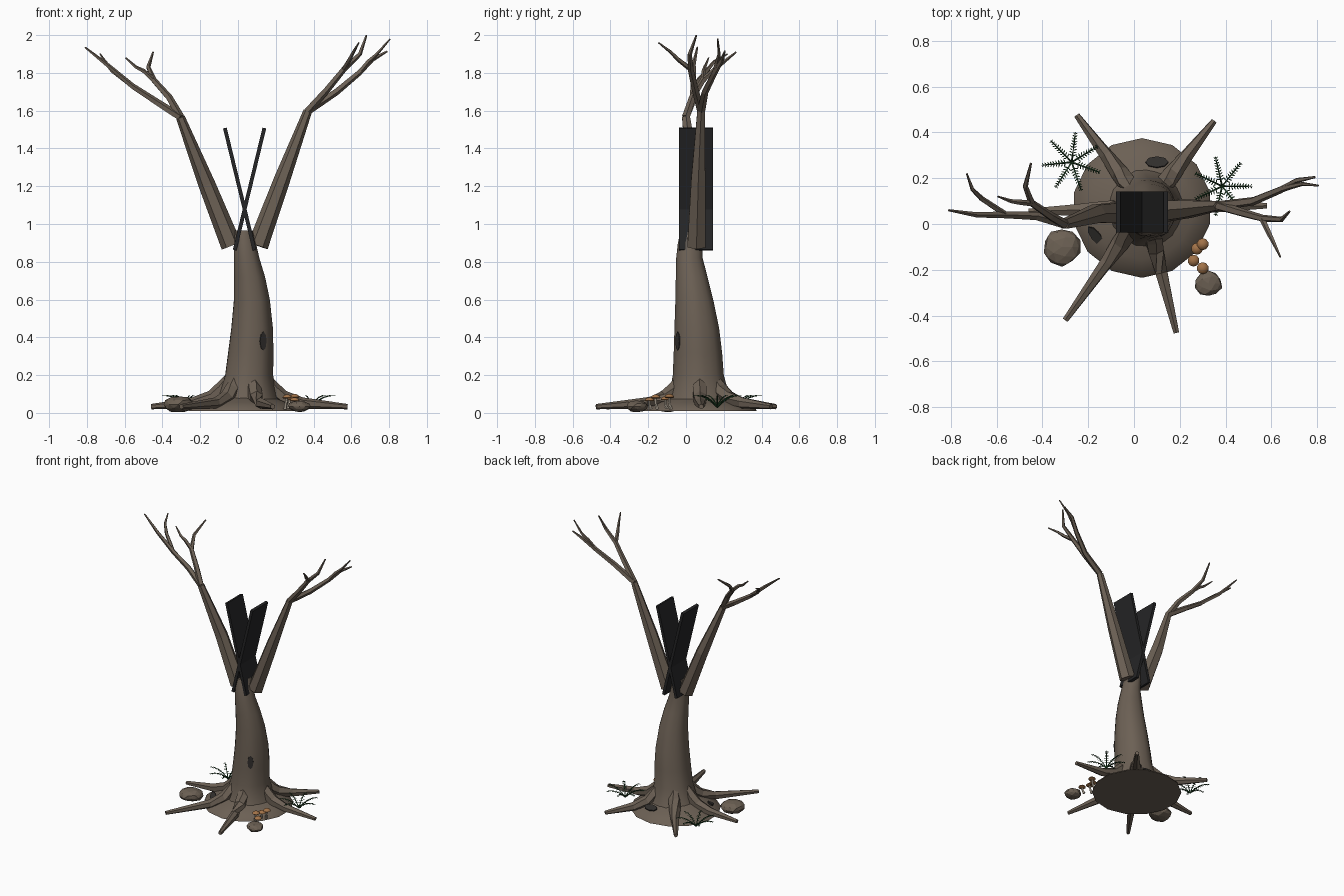
import bpy, bmesh, math, random
from mathutils import Vector, Matrix

if "Cube" in bpy.data.objects:
    bpy.data.objects.remove(bpy.data.objects["Cube"])

random.seed(4)


def material(name, rgb):
    m = bpy.data.materials.new(name)
    m.diffuse_color = (*rgb, 1)
    m.use_nodes = True
    m.node_tree.nodes["Principled BSDF"].inputs["Base Color"].default_value = m.diffuse_color
    return m


BARK = material("bark", (0.150, 0.118, 0.090))
STONE = material("stone", (0.150, 0.118, 0.088))
PANEL = material("dark_panel", (0.018, 0.018, 0.019))
HOLLOW = material("hollow", (0.03, 0.027, 0.025))
GREEN = material("fern_green", (0.017, 0.062, 0.022))
CAP = material("mushroom_cap", (0.36, 0.17, 0.065))
STEM = material("mushroom_stem", (0.60, 0.52, 0.42))


def finish(name, bm, mat, smooth=None):
    bmesh.ops.recalc_face_normals(bm, faces=bm.faces)
    me = bpy.data.meshes.new(name)
    bm.to_mesh(me)
    bm.free()
    me.materials.append(mat)
    ob = bpy.data.objects.new(name, me)
    bpy.context.collection.objects.link(ob)
    if smooth:
        bpy.ops.object.select_all(action='DESELECT')
        ob.select_set(True)
        bpy.context.view_layer.objects.active = ob
        bpy.ops.object.shade_smooth_by_angle(angle=math.radians(smooth))
    return ob


def loft(bm, rings):
    """Skin a list of equal rings of points and cap both ends."""
    vs = [[bm.verts.new(p) for p in r] for r in rings]
    n = len(vs[0])
    for a, b in zip(vs, vs[1:]):
        for i in range(n):
            bm.faces.new((a[i], a[(i + 1) % n], b[(i + 1) % n], b[i]))
    bm.faces.new(vs[0][::-1])
    bm.faces.new(vs[-1])


def tube(bm, pts, radii, sides=6):
    """Tapered tube along a path."""
    pts = [Vector(p) for p in pts]
    rings = []
    for i, p in enumerate(pts):
        d = (pts[min(i + 1, len(pts) - 1)] - pts[max(i - 1, 0)]).normalized()
        u = Vector((0, 1, 0)).cross(d) if abs(d.y) < 0.9 else Vector((1, 0, 0)).cross(d)
        u.normalize()
        v = d.cross(u)
        rings.append([p + radii[i] * (math.cos(a) * u + math.sin(a) * v)
                      for a in (2 * math.pi * k / sides for k in range(sides))])
    loft(bm, rings)


def ellipse(cx, cy, z, rx, ry, n, wobble=0.0):
    return [(cx + rx * math.cos(a) * (1 + wobble * math.cos(7 * a)),
             cy + ry * math.sin(a) * (1 + wobble * math.cos(7 * a)), z)
            for a in (2 * math.pi * k / n + math.pi / 2 for k in range(n))]


# Ground mound
bm = bmesh.new()
loft(bm, [ellipse(0.035, 0.07, z, r, r, 14, 0.02) for z, r in
          ((0.01, 0.305), (0.02, 0.30), (0.055, 0.225), (0.085, 0.15), (0.10, 0.06))])
finish("mound", bm, BARK, 40)

# Leaning trunk: z, centre x, centre y, radius x, radius y
bm = bmesh.new()
loft(bm, [ellipse(cx, cy, z, rx, ry, 24, 0.015) for z, cx, cy, rx, ry in (
    (0.03, 0.045, 0.07, 0.19, 0.19), (0.09, 0.05, 0.07, 0.155, 0.16),
    (0.20, 0.057, 0.065, 0.127, 0.135), (0.32, 0.066, 0.063, 0.120, 0.128),
    (0.45, 0.073, 0.057, 0.110, 0.118), (0.60, 0.072, 0.044, 0.095, 0.10),
    (0.72, 0.060, 0.030, 0.082, 0.084), (0.82, 0.045, 0.018, 0.067, 0.07),
    (0.90, 0.036, 0.022, 0.058, 0.065), (0.965, 0.030, 0.030, 0.046, 0.058))])
finish("trunk", bm, BARK, 50)

# Spreading roots
bm = bmesh.new()
centre = Vector((0.05, 0.07, 0))
for tip in ((-0.25, 0.475), (0.35, 0.45), (-0.30, -0.42), (0.185, -0.475),
            (-0.46, 0.055), (0.58, 0.08)):
    d = Vector((*tip, 0)) - centre
    length = d.length
    d.normalize()
    path = [centre + d * r + Vector((0, 0, z)) for r, z in
            ((0.095, 0.19), (0.135, 0.125), (0.19, 0.08), (0.29, 0.052), (length, 0.033))]
    tube(bm, path, (0.025, 0.042, 0.039, 0.030, 0.014), 6)
finish("roots", bm, BARK)

# Two main limbs
left_fork, right_fork = (-0.305, 0.0, 1.565), (0.37, 0.08, 1.60)
bm = bmesh.new()
tube(bm, [(-0.035, 0.05, 0.885), (-0.165, 0.045, 1.21), left_fork], (0.055, 0.045, 0.024))
tube(bm, [(0.105, 0.055, 0.885), (0.235, 0.065, 1.24), right_fork], (0.055, 0.043, 0.023))
finish("main_limbs", bm, BARK)

# Forking twigs
twigs = [
    [left_fork, (-0.43, 0.035, 1.645), (-0.56, 0.04, 1.73), (-0.69, 0.04, 1.84), (-0.81, 0.06, 1.935)],
    [(-0.56, 0.04, 1.73), (-0.665, 0.11, 1.81), (-0.705, 0.15, 1.86), (-0.73, 0.22, 1.90)],
    [left_fork, (-0.365, 0.035, 1.67), (-0.445, 0.09, 1.76), (-0.475, 0.165, 1.83), (-0.45, 0.265, 1.91)],
    [(-0.445, 0.09, 1.76), (-0.50, 0.095, 1.81), (-0.54, 0.10, 1.83), (-0.595, 0.12, 1.88)],
    [right_fork, (0.52, 0.10, 1.70), (0.64, 0.15, 1.80), (0.71, 0.19, 1.87), (0.79, 0.205, 1.915)],
    [(0.64, 0.15, 1.80), (0.69, 0.165, 1.86), (0.735, 0.175, 1.90), (0.805, 0.168, 1.98)],
    [right_fork, (0.47, 0.05, 1.71), (0.56, 0.025, 1.82), (0.645, 0.02, 1.90), (0.68, 0.055, 2.0)],
    [(0.56, 0.025, 1.82), (0.59, -0.04, 1.87), (0.61, -0.08, 1.91), (0.64, -0.145, 1.96)],
]
bm = bmesh.new()
for t in twigs:
    tube(bm, t, (0.022, 0.019, 0.016, 0.012, 0.005) if len(t) == 5 else (0.014, 0.012, 0.009, 0.004), 5)
finish("twigs", bm, BARK)

# Crossed dark panels
for name, x0, x1 in (("panel_left", 0.088, -0.070), ("panel_right", -0.018, 0.140)):
    lean = math.atan2(x1 - x0, 0.65)
    bm = bmesh.new()
    bmesh.ops.create_cube(bm, size=1, matrix=Matrix.Translation(((x0 + x1) / 2, 0.052, 1.185))
                          @ Matrix.Rotation(lean, 4, 'Y')
                          @ Matrix.Diagonal((0.02, 0.18, 0.665, 1)))
    finish(name, bm, PANEL)

# Dark hollows on mound and trunk
for name, loc, size, tilt in (
        ("back_hollow", (0.10, 0.27, 0.068), (0.05, 0.026), (-0.42, 0, 0)),
        ("left_hollow", (-0.165, -0.055, 0.05), (0.022, 0.055), (0.20, -0.40, 0.6)),
        ("trunk_hollow", (0.132, -0.042, 0.38), (0.02, 0.05), (math.pi / 2, 0, 0.55))):
    bm = bmesh.new()
    rot = Matrix.Rotation(tilt[2], 4, 'Z') @ Matrix.Rotation(tilt[1], 4, 'Y') @ Matrix.Rotation(tilt[0], 4, 'X')
    bmesh.ops.create_cone(bm, cap_ends=True, segments=8, radius1=1, radius2=1, depth=1,
                          matrix=Matrix.Translation(loc) @ rot @ Matrix.Diagonal((*size, 0.009, 1)))
    finish(name, bm, HOLLOW)

# Rocks
for name, loc, r in (("large_rock", (-0.315, -0.10, 0.045), (0.085, 0.085, 0.045)),
                     ("small_rock", (0.325, -0.26, 0.035), (0.062, 0.06, 0.032))):
    bm = bmesh.new()
    bmesh.ops.create_icosphere(bm, subdivisions=2, radius=1)
    for v in bm.verts:
        k = random.uniform(0.88, 1.04)
        v.co = Vector([loc[i] + v.co[i] * r[i] * k for i in range(3)])
    finish(name, bm, STONE)

# Mushrooms
stems, caps = bmesh.new(), bmesh.new()
for x, y, z in ((0.30, -0.088, 0.088), (0.275, -0.108, 0.075), (0.26, -0.16, 0.085), (0.30, -0.193, 0.07)):
    tube(stems, [(x - 0.012, y + 0.008, 0.02), (x - 0.006, y, z * 0.6), (x, y, z)], (0.009, 0.007, 0.006), 6)
    loft(caps, [ellipse(x, y, z + dz, r, r, 10) for dz, r in
                ((-0.008, 0.021), (-0.004, 0.026), (0.005, 0.021), (0.012, 0.008))])
finish("mushroom_stems", stems, STEM)
finish("mushroom_caps", caps, CAP, 50)

# Ferns: seven arching fronds with paired leaflets
for name, cx, cy, turn in (("back_left_fern", -0.272, 0.27, 0.55), ("right_fern", 0.385, 0.165, 0.0)):
    bm = bmesh.new()
    for k in range(7):
        a = turn + 2 * math.pi * k / 7
        out, side = Vector((math.cos(a), math.sin(a), 0)), Vector((-math.sin(a), math.cos(a), 0))

        def at(t):
            return Vector((cx, cy, 0.03 + 0.145 * t - 0.085 * t * t)) + out * 0.132 * t

        tube(bm, [at(t / 4) for t in range(5)], (0.0045, 0.004, 0.0035, 0.003, 0.0015), 4)
        for j in range(9):
            p = at(0.22 + j * 0.09)
            reach = 0.019 - 0.0011 * j
            for s in (-1, 1):
                tip = p + side * s * reach + out * 0.006 + Vector((0, 0, -0.003))
                mid = (p + tip) / 2
                bm.faces.new([bm.verts.new(q) for q in
                              (p, mid - out * 0.0032, tip, mid + out * 0.0032)])
    finish(name, bm, GREEN)
